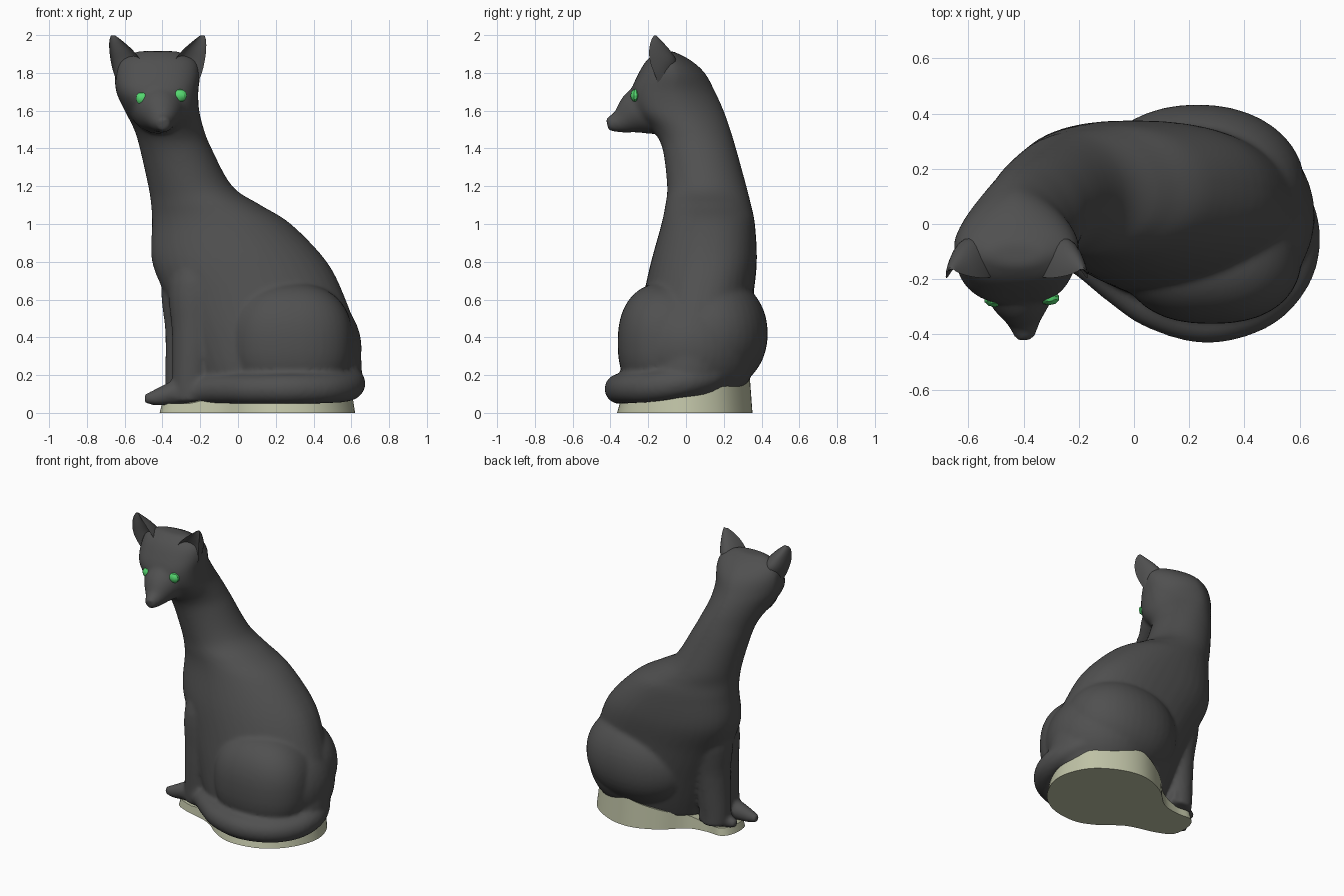
import bpy, bmesh, math
from mathutils import Vector

if "Cube" in bpy.data.objects:
    bpy.data.objects.remove(bpy.data.objects["Cube"])


def spline(pts, steps=5, closed=False):
    """Catmull-Rom interpolation of equal-length tuples."""
    n, out = len(pts), []
    for i in range(n if closed else n - 1):
        if closed:
            a, b, c, d = (pts[(i + k) % n] for k in (-1, 0, 1, 2))
        else:
            a, b, c, d = (pts[min(max(i + k, 0), n - 1)] for k in (-1, 0, 1, 2))
        for s in range(steps):
            t = s / steps
            out.append(tuple(0.5 * (2 * q + (r - p) * t + (2 * p - 5 * q + 4 * r - w) * t * t
                                    + (3 * q - p - 3 * r + w) * t ** 3)
                             for p, q, r, w in zip(a, b, c, d)))
    return out if closed else out + [tuple(pts[-1])]


def skin(bm, rings):
    """Bridge rings of points and cap both ends."""
    vs = [[bm.verts.new(p) for p in r] for r in rings]
    n = len(vs[0])
    for a, b in zip(vs, vs[1:]):
        for i in range(n):
            bm.faces.new((a[i], a[(i + 1) % n], b[(i + 1) % n], b[i]))
    bm.faces.new(vs[0][::-1])
    bm.faces.new(vs[-1])


def spow(v, e):
    return math.copysign(abs(v) ** e, v)


def loft(bm, sections, n=40):
    """Horizontal super-ellipse sections: z, x0, x1, y0, y1, front exponent, back exponent."""
    rings = []
    for z, x0, x1, y0, y1, front, back in spline(sections):
        ring = []
        for k in range(n):
            a = math.tau * k / n
            e = front if math.sin(a) < 0 else back
            ring.append(((x0 + x1) / 2 + (x1 - x0) / 2 * spow(math.cos(a), 2 / e),
                         (y0 + y1) / 2 + (y1 - y0) / 2 * spow(math.sin(a), 2 / e), z))
        rings.append(ring)
    skin(bm, rings)


def tube(bm, path, n=20):
    """Round tube through (x, y, z, radius) points."""
    p = spline(path)
    span = (Vector(p[-1][:3]) - Vector(p[0][:3])).normalized()
    ref = Vector((0, 1, 0)) if abs(span.z) > 0.8 else Vector((0, 0, 1))
    rings = []
    for i, q in enumerate(p):
        t = Vector(p[min(i + 1, len(p) - 1)][:3]) - Vector(p[max(i - 1, 0)][:3])
        u = t.cross(ref).normalized()
        v = u.cross(t).normalized()
        rings.append([Vector(q[:3]) + q[3] * (u * math.cos(math.tau * k / n) + v * math.sin(math.tau * k / n))
                      for k in range(n)])
    skin(bm, rings)


def blob(bm, c, r, power=1.0, u=40, v=24):
    """Ellipsoid, boxier for power below 1."""
    for w in bmesh.ops.create_uvsphere(bm, u_segments=u, v_segments=v, radius=1)["verts"]:
        w.co = [c[i] + r[i] * spow(w.co[i], power) for i in range(3)]


def material(name, rgb):
    m = bpy.data.materials.new(name)
    m.diffuse_color = (*rgb, 1)
    m.use_nodes = True
    m.node_tree.nodes["Principled BSDF"].inputs["Base Color"].default_value = m.diffuse_color
    return m


def finish(name, bm, mat, angle=50):
    bmesh.ops.recalc_face_normals(bm, faces=bm.faces)
    me = bpy.data.meshes.new(name)
    bm.to_mesh(me)
    bm.free()
    me.shade_smooth()
    me.set_sharp_from_angle(angle=math.radians(angle))
    me.materials.append(mat)
    ob = bpy.data.objects.new(name, me)
    bpy.context.collection.objects.link(ob)
    return ob


black = material("black_coat", (0.08, 0.08, 0.08))
stone = material("pale_base", (0.52, 0.54, 0.38))
green = material("green_eye", (0.09, 0.68, 0.16))

# Torso, neck and skull as one tall loft
bm = bmesh.new()
loft(bm, [
    (0.08, -0.18, 0.60, -0.25, 0.27, 2, 2), (0.20, -0.23, 0.655, -0.29, 0.31, 2, 2),
    (0.40, -0.30, 0.635, -0.27, 0.34, 2, 2.1), (0.60, -0.375, 0.57, -0.23, 0.355, 2, 2.3),
    (0.80, -0.455, 0.47, -0.185, 0.375, 2, 2.4), (1.00, -0.455, 0.28, -0.13, 0.365, 2, 2.2),
    (1.10, -0.46, 0.12, -0.11, 0.345, 2, 2), (1.20, -0.475, -0.03, -0.10, 0.32, 2, 2),
    (1.40, -0.52, -0.14, -0.125, 0.265, 2, 2), (1.50, -0.55, -0.18, -0.18, 0.235, 2, 1.9),
    (1.60, -0.60, -0.205, -0.275, 0.20, 2.4, 1.75), (1.70, -0.645, -0.21, -0.29, 0.155, 2.7, 1.6),
    (1.80, -0.65, -0.20, -0.25, 0.10, 2.5, 1.6), (1.87, -0.62, -0.225, -0.205, 0.02, 2.3, 1.7),
    (1.915, -0.53, -0.32, -0.15, -0.07, 2, 2)])
# Snout
tube(bm, [(-0.42, -0.15, 1.63, 0.16), (-0.41, -0.26, 1.59, 0.122),
          (-0.40, -0.35, 1.543, 0.064), (-0.395, -0.418, 1.53, 0.034)])
# Front legs and paws
for x, y, top in ((0.0, -0.06, -0.01), (-0.035, 0.08, 0.11)):
    tube(bm, [(-0.15, top + 0.06, 0.95, 0.04), (x - 0.22, top, 0.72, 0.14), (x - 0.232, y + 0.01, 0.42, 0.118),
              (x - 0.25, y, 0.15, 0.1), (x - 0.25, y, 0.06, 0.095)])
    px = -x * 1.8
    tube(bm, [(px - 0.26, y, 0.12, 0.082), (px - 0.36, y - 0.01, 0.10, 0.06),
              (px - 0.44, y - 0.02, 0.08, 0.042), (px - 0.495, y - 0.02, 0.075, 0.024)])
# Rump and haunches
blob(bm, (0.30, 0.03, 0.34), (0.355, 0.35, 0.34))
blob(bm, (0.28, -0.10, 0.37), (0.33, 0.262, 0.32), 0.85)
blob(bm, (0.23, 0.13, 0.42), (0.39, 0.303, 0.31), 0.95)
# Tail wrapped around to the paws
tube(bm, [(0.45, 0.20, 0.24, 0.05), (0.53, 0.14, 0.20, 0.07), (0.592, 0.0, 0.165, 0.078),
          (0.575, -0.16, 0.14, 0.08), (0.463, -0.295, 0.13, 0.08), (0.27, -0.352, 0.127, 0.08),
          (0.08, -0.305, 0.125, 0.078), (-0.05, -0.22, 0.125, 0.076),
          (-0.17, -0.13, 0.12, 0.07), (-0.28, -0.09, 0.10, 0.05)])
body = finish("body", bm, black)
rm = body.modifiers.new("fuse", "REMESH")
rm.mode = "VOXEL"
rm.voxel_size = 0.014
rm.use_smooth_shade = True
sm = body.modifiers.new("soften", "SMOOTH")
sm.factor = 0.5
sm.iterations = 6

# Ears: tapered crescents, hollow at the front
for name, side in (("left_ear", -1), ("right_ear", 1)):
    bm = bmesh.new()
    rings = []
    for z, cx, rx, cy, ry in spline([(1.70, 0.130, 0.06, -0.13, 0.07), (1.79, 0.152, 0.078, -0.165, 0.10),
                                     (1.86, 0.168, 0.080, -0.19, 0.14), (1.92, 0.194, 0.062, -0.195, 0.11),
                                     (1.97, 0.222, 0.034, -0.185, 0.055),
                                     (1.997, 0.236, 0.012, -0.17, 0.014)], 4):
        ring = []
        for k in range(24):
            a = math.tau * k / 24
            s = math.sin(a)
            ring.append((-0.425 + side * (cx + rx * math.cos(a)), cy + ry * (s if s > 0 else -0.4 * s), z))
        rings.append(ring)
    skin(bm, rings)
    finish(name, bm, black)

# Eyes
for name, c in (("left_eye", (-0.505, -0.275, 1.665)), ("right_eye", (-0.307, -0.268, 1.68))):
    bm = bmesh.new()
    blob(bm, c, (0.038, 0.026, 0.034), 1, 10, 6)
    finish(name, bm, green, 30)

# Base: smooth outline whose top rises towards the back
outline = spline([(0.62, 0), (0.55, 0.2), (0.38, 0.32), (0.2, 0.35), (0.02, 0.28), (-0.12, 0.16),
                  (-0.25, 0.13), (-0.36, 0.13), (-0.41, 0.05), (-0.40, -0.08), (-0.3, -0.14),
                  (-0.1, -0.2), (0.05, -0.31), (0.2, -0.365), (0.4, -0.33), (0.55, -0.2)], 5, True)
top = [(x * 0.97, y * 0.96, max(0.05, min(0.12 + 0.2 * y, 0.05 + 0.3 * max(0, x + 0.25))))
       for x, y in outline]
bm = bmesh.new()
skin(bm, [[(x, y, 0) for x, y in outline], top])
finish("base", bm, stone, 40)
